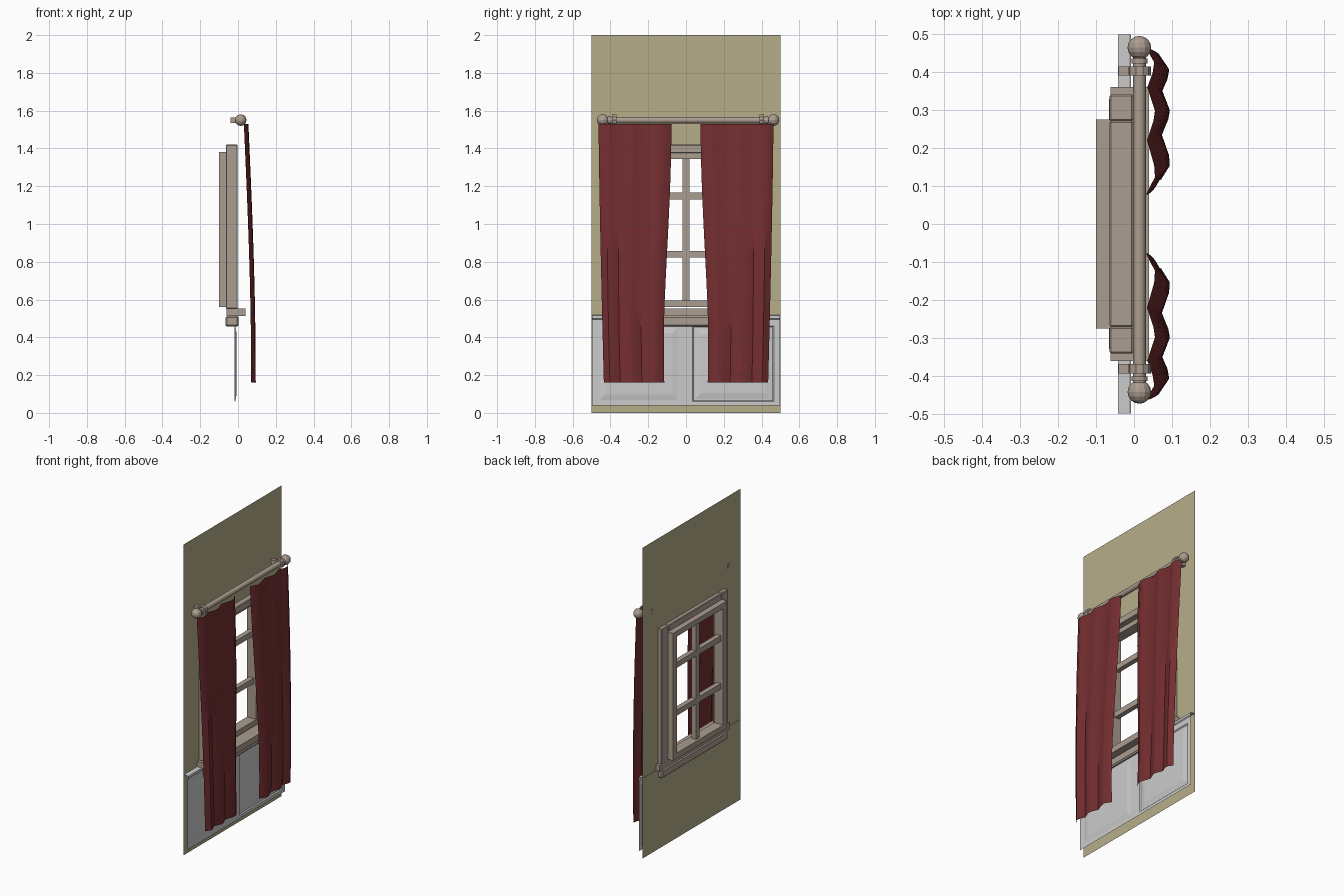
import bpy, bmesh, math
from mathutils import Matrix, Vector

if "Cube" in bpy.data.objects:
    bpy.data.objects.remove(bpy.data.objects["Cube"])


def material(name, rgb):
    m = bpy.data.materials.new(name)
    m.diffuse_color = (*rgb, 1)
    m.use_nodes = True
    m.node_tree.nodes["Principled BSDF"].inputs["Base Color"].default_value = m.diffuse_color
    return m


OLIVE = material("olive_paint", (0.47, 0.42, 0.25))
WOOD = material("pale_wood", (0.41, 0.34, 0.28))
RED = material("red_cloth", (0.175, 0.027, 0.03))


def finish(name, bm, mat=None, smooth=False, bevel=0):
    me = bpy.data.meshes.new(name)
    bm.to_mesh(me)
    bm.free()
    ob = bpy.data.objects.new(name, me)
    bpy.context.collection.objects.link(ob)
    if mat:
        me.materials.append(mat)
    if bevel:
        b = ob.modifiers.new("bevel", 'BEVEL')
        b.width, b.segments = bevel, 1
    if smooth:
        bpy.context.view_layer.objects.active = ob
        ob.select_set(True)
        bpy.ops.object.shade_smooth_by_angle(angle=math.radians(40))
        ob.select_set(False)
    return ob


def boxes(name, items, mat=None, bevel=0):
    bm = bmesh.new()
    for x0, x1, y0, y1, z0, z1 in items:
        m = Matrix.Translation(((x0 + x1) / 2, (y0 + y1) / 2, (z0 + z1) / 2)) \
            @ Matrix.Diagonal((x1 - x0, y1 - y0, z1 - z0, 1))
        bmesh.ops.create_cube(bm, size=1, matrix=m)
    return finish(name, bm, mat, bevel=bevel)


def sheet(bm, rows):
    vs = [[bm.verts.new(p) for p in r] for r in rows]
    return [[bm.faces.new((a[i], a[i + 1], b[i + 1], b[i])) for i in range(len(a) - 1)]
            for a, b in zip(vs, vs[1:])]


# wall sheet with window opening
bm = bmesh.new()
grid = sheet(bm, [[(-0.039, y, z) for y in (-0.5, -0.3, 0.3, 0.5)] for z in (0, 0.545, 1.39, 2)])
bmesh.ops.delete(bm, geom=[grid[1][1]], context='FACES')
finish("wall", bm, OLIVE)

# wainscot: panelled sheet with moulded cap
bm = bmesh.new()
grid = sheet(bm, [[(-0.013, y, z) for y in (-0.497, -0.465, -0.035, 0.035, 0.465, 0.497)]
                  for z in (0.04, 0.06, 0.46, 0.495)])
for f in (grid[1][1], grid[1][3]):
    for thick, depth in ((0.006, -0.006), (0.008, 0), (0.03, 0.005)):
        bmesh.ops.inset_region(bm, faces=[f], thickness=thick, depth=depth, use_even_offset=True)
sheet(bm, [[(x, y, z) for y in (-0.497, 0.497)] for x, z in
           ((-0.013, 0.495), (-0.008, 0.5), (-0.008, 0.515), (-0.013, 0.518), (-0.042, 0.518))])
finish("wainscot", bm)

# window casing, sash, glazing bars, sill and apron
boxes("window_casing", [(-0.064, -0.002, -0.34, -0.27, 0.55, 1.42),
                        (-0.064, -0.002, 0.27, 0.34, 0.55, 1.42),
                        (-0.064, -0.002, -0.27, 0.27, 1.375, 1.42)], WOOD, 0.004)
boxes("window_sash", [(-0.1, -0.035, -0.275, -0.235, 0.56, 1.38),
                      (-0.1, -0.035, 0.235, 0.275, 0.56, 1.38),
                      (-0.1, -0.035, -0.235, 0.235, 1.345, 1.38),
                      (-0.1, -0.035, -0.235, 0.235, 0.56, 0.595)], WOOD)
boxes("glazing_bars", [(-0.085, -0.05, -0.018, 0.018, 0.59, 1.35)] +
      [(-0.083, -0.052, -0.24, 0.24, z - 0.018, z + 0.018) for z in (0.84, 1.148)], WOOD)
boxes("window_sill", [(-0.062, 0.04, -0.36, 0.36, 0.513, 0.552)], WOOD)
boxes("sill_apron", [(-0.066, 0.003, -0.335, 0.335, 0.457, 0.513)], WOOD, 0.008)

# curtain rod with ball finials
RX, RZ, MID = 0.014, 1.55, 0.011
turn = Matrix.Rotation(math.pi / 2, 4, 'X')


def cyl(bm, y, r, length):
    bmesh.ops.create_cone(bm, cap_ends=True, segments=12, radius1=r, radius2=r, depth=length,
                          matrix=Matrix.Translation((RX, y, RZ)) @ turn)


bm = bmesh.new()
cyl(bm, MID, 0.017, 0.88)
finish("curtain_rod", bm, WOOD, True)
for side, s in (("left", -1), ("right", 1)):
    bm = bmesh.new()
    bmesh.ops.create_uvsphere(bm, u_segments=12, v_segments=8, radius=0.031,
                              matrix=Matrix.Translation((RX, MID + s * 0.452, RZ)) @ turn)
    cyl(bm, MID + s * 0.417, 0.021, 0.012)
    finish(side + "_finial", bm, WOOD)

    # bracket: ring around the rod and a stem into the wall
    bm = bmesh.new()
    yb = MID + s * 0.391
    n = 10
    ring = []
    for k in range(n):
        c, d = math.cos(2 * math.pi * k / n), math.sin(2 * math.pi * k / n)
        ring.append([bm.verts.new((RX + r * c, yb + dy, RZ + r * d))
                     for r, dy in ((0.03, -0.012), (0.03, 0.012), (0.02, 0.012), (0.02, -0.012))])
    for k in range(n):
        a, b = ring[k], ring[(k + 1) % n]
        for j in range(4):
            bm.faces.new((a[j], a[(j + 1) % 4], b[(j + 1) % 4], b[j]))
    bmesh.ops.recalc_face_normals(bm, faces=bm.faces)
    bmesh.ops.create_cube(bm, size=1, matrix=Matrix.Translation((-0.027, yb, RZ))
                          @ Matrix.Diagonal((0.028, 0.024, 0.03, 1)))
    finish(side + "_bracket", bm, WOOD)

    # curtain: pleated cloth drifting forward and narrowing downward
    folds = ((0, 0), (0.1, 0.022), (0.17, 0.018), (0.27, 0.004), (0.43, 0.024), (0.5, 0.02),
             (0.63, 0.003), (0.8, 0.022), (0.88, 0.024), (1, 0))
    rows = []
    for i in range(11):
        t = i / 10
        z = 1.53 - 1.37 * t
        e = math.sin(t * math.pi / 2)
        outer = 0.463 - 0.028 * t ** 1.3
        inner = 0.077 + 0.047 * (t * t * (3 - 2 * t)) - 0.009 * max(0, t - 0.75) * 4
        rows.append([(0.031 + 0.039 * e + dx, s * (outer + (inner - outer) * u), z)
                     for u, dx in folds])
    bm = bmesh.new()
    sheet(bm, rows)
    if s < 0:
        bmesh.ops.reverse_faces(bm, faces=bm.faces)
    bmesh.ops.reverse_faces(bm, faces=bm.faces)
    finish(side + "_curtain", bm, RED, True)
